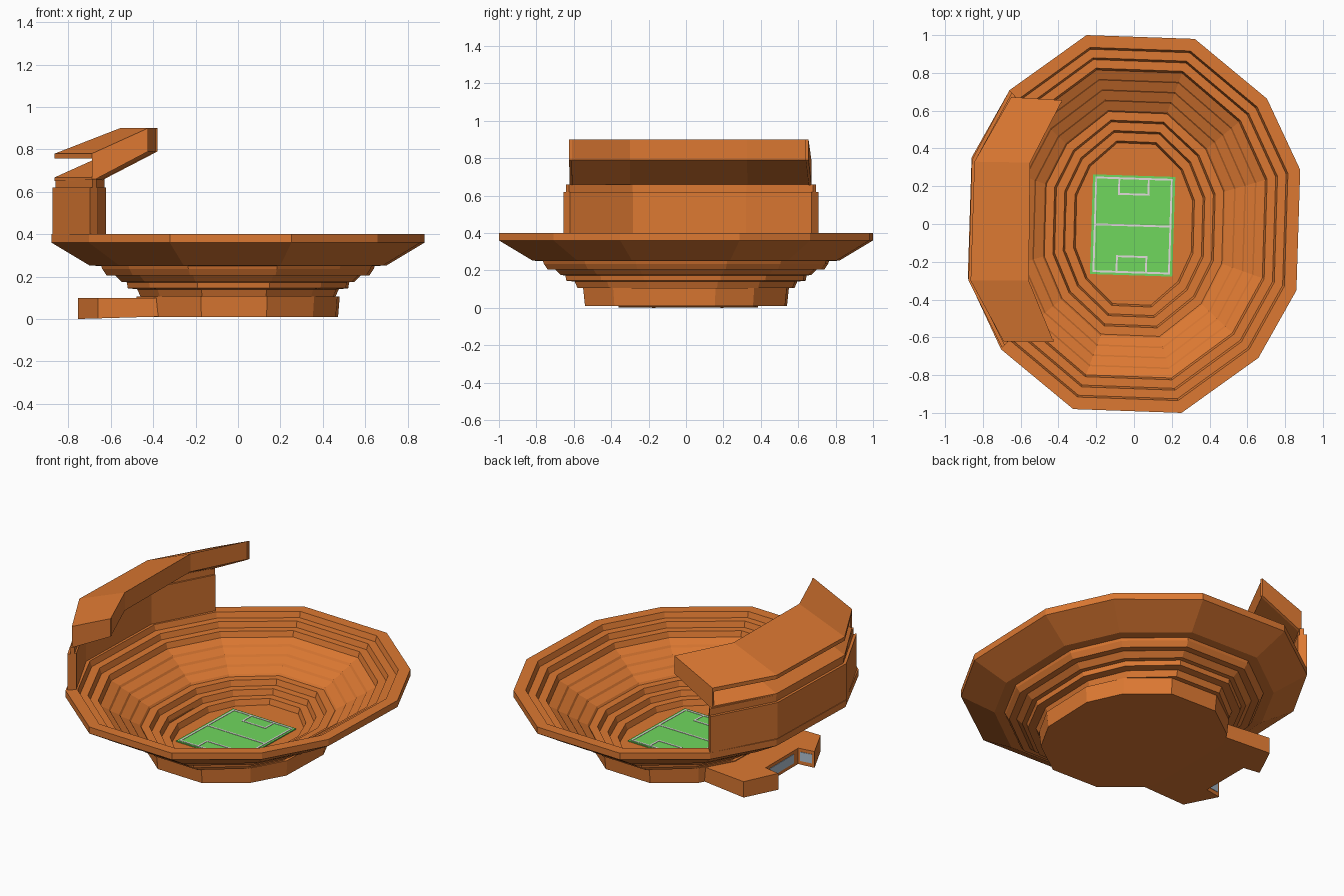
import bpy, bmesh, math
from mathutils import Vector, Matrix

if "Cube" in bpy.data.objects:
    bpy.data.objects.remove(bpy.data.objects["Cube"])

def material(name, rgb):
    m = bpy.data.materials.new(name)
    m.diffuse_color = (*rgb, 1)
    m.use_nodes = True
    m.node_tree.nodes["Principled BSDF"].inputs["Base Color"].default_value = m.diffuse_color
    return m

ORANGE = material("terracotta orange", (0.72, 0.19, 0.032))
GREEN = material("grass green", (0.16, 0.68, 0.11))
WHITE = material("line white", (0.76, 0.72, 0.72))
GLASS = material("window grey", (0.42, 0.52, 0.62))

def loft(name, rings, mat):
    """Skin a row of equal-length closed rings and cap both ends."""
    bm = bmesh.new()
    vs = [[bm.verts.new(p) for p in r] for r in rings]
    n = len(rings[0])
    for a, b in zip(vs, vs[1:]):
        for i in range(n):
            j = (i + 1) % n
            bm.faces.new((a[i], a[j], b[j], b[i]))
    bm.faces.new(vs[0][::-1])
    bm.faces.new(vs[-1])
    bmesh.ops.recalc_face_normals(bm, faces=bm.faces)
    me = bpy.data.meshes.new(name)
    bm.to_mesh(me)
    bm.free()
    me.materials.append(mat)
    ob = bpy.data.objects.new(name, me)
    bpy.context.collection.objects.link(ob)
    return ob

# twelve-sided plan of the stadium, point-symmetric about the centre
half = [(-.25, .995), (.32, .975), (.70, .66), (.875, .285), (.855, -.35), (.655, -.705)]
plan = half + [(-x, -y) for x, y in half]

def ring(ry, z, rx=None):
    rx = ry - 0.12 if rx is None else rx
    return [(x / .875 * rx, y / .995 * ry, z) for x, y in plan]

# bowl: terraces inside, rim, stepped underside, base drum
FLOOR, STEPS, RISE, TREAD = 0.06, 10, 0.034, 0.055
bowl = [ring(0.43, FLOOR)]
for i in range(STEPS):
    r, z = 0.43 + i * TREAD, FLOOR + i * RISE
    if i:
        bowl.append(ring(r, z))
    if 3 <= i <= 6:                      # middle tiers have raked treads
        bowl.append(ring(r + .008, z + .012))
    else:
        bowl.append(ring(r + .01, z + RISE))
bowl += [ring(r, z) for r, z in [
    (1.0, .40), (1.0, .36), (.82, .252), (.765, .25), (.76, .235), (.74, .205),
    (.70, .205), (.67, .175), (.645, .173), (.64, .145), (.595, .14), (.58, .105)]]
bowl += [ring(.55, .105, .48), ring(.54, .01, .472)]
loft("bowl", bowl, ORANGE)

# pitch and its markings, all turned slightly
turn = Matrix.Rotation(math.radians(-1.8), 4, 'Z')

def plate(name, x0, x1, y0, y1, z0, z1, mat):
    rings = [[turn @ Vector((x - .007, y - .008, z)) for x, y in
              ((x0, y0), (x1, y0), (x1, y1), (x0, y1))] for z in (z0, z1)]
    return loft(name, rings, mat)

plate("pitch", -.218, .218, -.264, .264, FLOOR - .002, FLOOR + .006, GREEN)

def line(name, xa, xb, ya, yb):
    w = .005
    plate(name, xa - w, xb + w, ya - w, yb + w, FLOOR + .004, FLOOR + .008, WHITE)

line("halfway_line", -.2, .2, 0, 0)
for s, side in ((1, "north"), (-1, "south")):
    line(side + "_goal_line", -.2, .2, s * .248, s * .248)
    line(side + "_box_line", -.078, .078, s * .165, s * .165)
    line(side + "_touch_line", s * .2, s * .2, -.248, .248)
    for e in (-1, 1):
        line(side + "_box_side", e * .078, e * .078, *sorted((s * .165, s * .248)))

# entrance block with two arms around a recessed front
block = [(-.36, .35), (-.66, .385), (-.755, .185), (-.655, .165),
         (-.655, -.15), (-.755, -.165), (-.66, -.36), (-.36, -.36)]
loft("entrance_block", [[(x, y, (x + .755) * .029) for x, y in block],
                        [(x, y, .10) for x, y in block]], ORANGE)

# glazing on the three recess walls
def window(name, p, q):
    p, q = Vector((*p, 0)), Vector((*q, 0))
    d = q - p
    n = Vector((-d.y, d.x, 0)).normalized() * .003
    a, b = p + d * .14, q - d * .14
    loft(name, [[v + Vector((0, 0, z)) for v in (a - n, b - n, b + n, a + n)]
                for z in (.025, .08)], GLASS)

for i, nm in ((2, "north_window"), (3, "centre_window"), (4, "south_window")):
    window(nm, block[i], block[i + 1])

# curved back wall of the main stand
back = [(-.66, .71), (-.86, .34), (-.878, -.30), (-.70, -.655)]

def wall(name, so, si, z0, z1):
    loft(name, [[(x * s, y * s, z) for s, z in ((so, z0), (so, z1), (si, z1), (si, z0))]
                for x, y in back], ORANGE)

wall("stand_wall", .998, .945, .38, .62)
wall("stand_wall_cap", .98, .955, .61, .66)

# roof: hollow sloped box, open along the outer side
outer = [(-.65, .672), (-.845, .33), (-.865, -.30), (-.69, -.622)]
inner = [(-.38, .655), (-.55, .325), (-.557, -.30), (-.425, -.625)]
# (fraction from outer to inner edge, height)
section = [(0, .65), (1, .79), (1, .90), (0, .78), (0, .757), (.95, .872), (.95, .80), (0, .668)]

def roof_ring(o, i, prof):
    return [(o[0] + (i[0] - o[0]) * t, o[1] + (i[1] - o[1]) * t, z) for t, z in prof]

loft("roof", [roof_ring(o, i, section) for o, i in zip(outer, inner)], ORANGE)

# solid end plates of the roof
solid = [section[k] for k in range(4)]
for k, dy, nm in ((0, -.015, "north_roof_end"), (3, .015, "south_roof_end")):
    a = roof_ring(outer[k], inner[k], solid)
    loft(nm, [a, [(x, y + dy, z) for x, y, z in a]], ORANGE)
